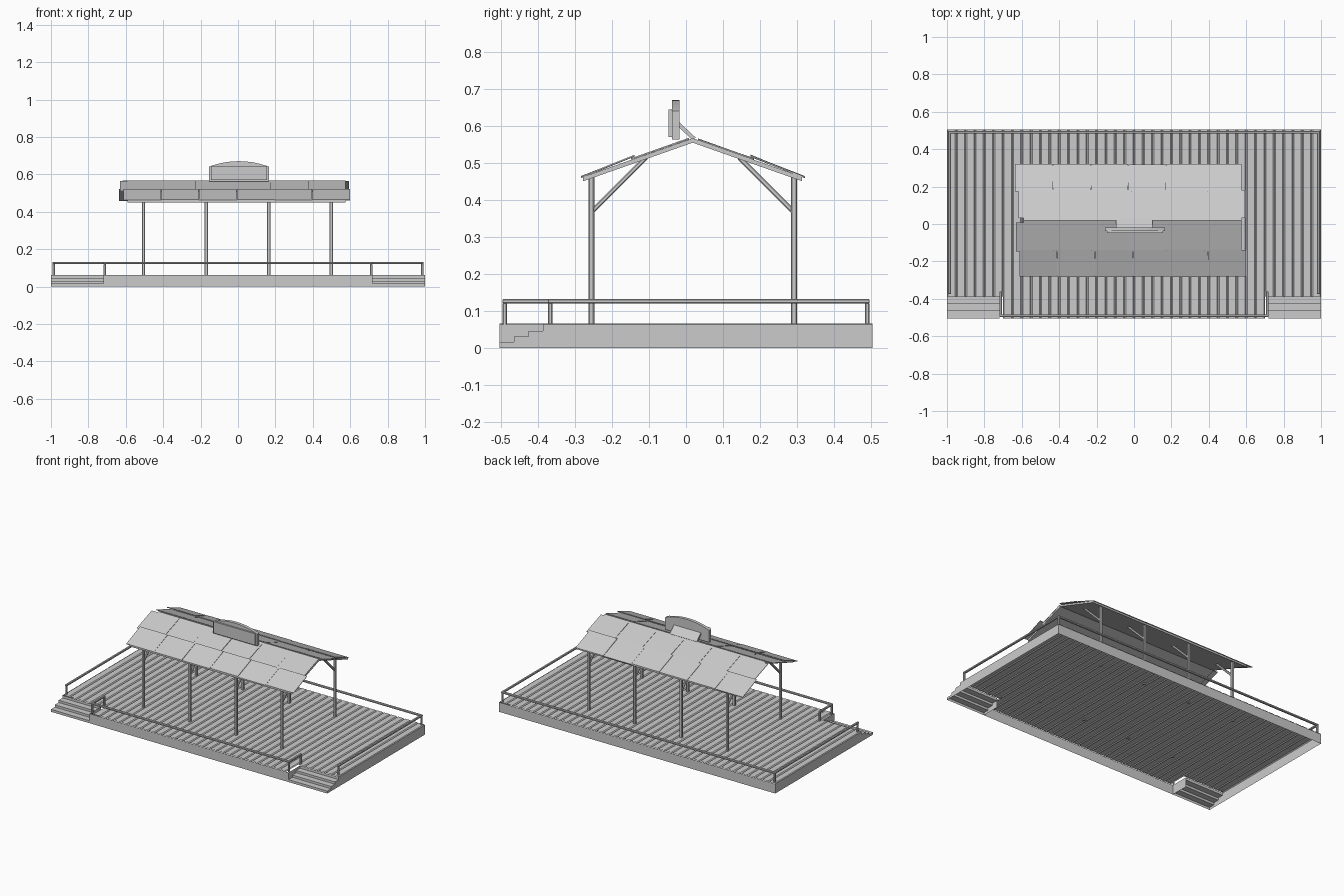
import bpy, bmesh, math, random
from mathutils import Vector, Matrix

if "Cube" in bpy.data.objects:
    bpy.data.objects.remove(bpy.data.objects["Cube"])

random.seed(4)


def finish(name, bm, bevel=0.0, recalc=True):
    if recalc:
        bmesh.ops.recalc_face_normals(bm, faces=bm.faces)
    me = bpy.data.meshes.new(name)
    bm.to_mesh(me)
    bm.free()
    ob = bpy.data.objects.new(name, me)
    bpy.context.collection.objects.link(ob)
    if bevel:
        m = ob.modifiers.new("bevel", 'BEVEL')
        m.width = bevel
        m.segments = 1
    return ob


def add_box(bm, x0, x1, y0, y1, z0, z1):
    mat = Matrix.Translation(((x0 + x1) / 2, (y0 + y1) / 2, (z0 + z1) / 2))
    mat = mat @ Matrix.Diagonal((x1 - x0, y1 - y0, z1 - z0, 1))
    bmesh.ops.create_cube(bm, size=1, matrix=mat)


def add_prism(bm, pts, direction):
    d = Vector(direction)
    a = [bm.verts.new(p) for p in pts]
    b = [bm.verts.new(Vector(p) + d) for p in pts]
    bm.faces.new(a)
    bm.faces.new(b[::-1])
    n = len(a)
    for i in range(n):
        j = (i + 1) % n
        bm.faces.new((a[i], b[i], b[j], a[j]))


def add_sheet(bm, pts, direction):
    d = Vector(direction)
    a = [bm.verts.new(p) for p in pts]
    b = [bm.verts.new(Vector(p) + d) for p in pts]
    for i in range(len(a) - 1):
        bm.faces.new((a[i], a[i + 1], b[i + 1], b[i]))


def add_beam(bm, a, b, w):
    a, b = Vector(a), Vector(b)
    d = b - a
    rot = d.to_track_quat('Z', 'X').to_matrix().to_4x4()
    mat = Matrix.Translation((a + b) / 2) @ rot @ Matrix.Diagonal((w, w, d.length, 1))
    bmesh.ops.create_cube(bm, size=1, matrix=mat)


HY, SX, SY, DECK = 0.505, 0.72, -0.387, 0.066

# platform skirt, open underneath and behind the steps
bm = bmesh.new()
right = [(SX, -HY), (SX, SY)]
add_sheet(bm, [(-SX, SY, 0), (-SX, -HY, 0), (SX, -HY, 0), (SX, SY, 0)], (0, 0, 0.063))
add_sheet(bm, [(1, SY, 0), (1, HY, 0), (-1, HY, 0), (-1, SY, 0)], (0, 0, 0.063))
finish("platform_skirt", bm, recalc=False)

# deck planks as one sheet with shallow V grooves
bm = bmesh.new()
n = 40
for i in range(n):
    x0, x1 = -1 + i * 2 / n, -1 + (i + 1) * 2 / n
    y0 = SY if abs(x0 + x1) / 2 > SX else -HY
    add_sheet(bm, [(x0, y0, 0.061), (x0 + 0.006, y0, DECK), (x1 - 0.006, y0, DECK),
                   (x1, y0, 0.061)], (0, HY - y0, 0))
finish("deck_planks", bm, recalc=False)

# corner steps, open underneath, with a stepped end wall
for side, label in ((-1, "left"), (1, "right")):
    bm = bmesh.new()
    d = (SY + HY) / 3
    p = [(-HY, 0), (-HY, 0.016), (-HY + d, 0.016), (-HY + d, 0.031), (-HY + 2 * d, 0.031),
         (-HY + 2 * d, 0.046), (SY, 0.046), (SY, 0.063)]
    add_sheet(bm, [(side * SX, y, z) for y, z in p], (side * (1 - SX), 0, 0))
    bm.faces.new([bm.verts.new((side, y, z)) for y, z in p[:-1] + [(SY, 0)]])
    finish(label + "_steps", bm)

# railing posts and top rails
bm = bmesh.new()
path = [(0.985, -0.367), (0.985, 0.49), (-0.985, 0.49), (-0.985, -0.367)]
front = [(-0.712, -0.367), (-0.712, -0.49), (0.712, -0.49), (0.712, -0.367)]
for line in (path, front):
    for x, y in line:
        add_box(bm, x - 0.006, x + 0.006, y - 0.006, y + 0.006, 0.06, 0.122)
    for (xa, ya), (xb, yb) in zip(line, line[1:]):
        add_box(bm, min(xa, xb) - 0.007, max(xa, xb) + 0.007,
                min(ya, yb) - 0.007, max(ya, yb) + 0.007, 0.12, 0.132)
finish("railing", bm, 0.0025)

# canopy posts with diagonal braces
YC, RIDGE, SLOPE = 0.018, 0.567, 0.352
bm = bmesh.new()
for x in (-0.505, -0.17, 0.165, 0.498):
    for s in (-1, 1):
        y = YC + s * 0.274
        add_box(bm, x - 0.009, x + 0.009, y - 0.008, y + 0.008, 0.06, 0.466)
        add_beam(bm, (x, y, 0.367), (x, YC + s * 0.125, 0.516), 0.013)
finish("canopy_posts", bm, 0.003)

# folded roof board under the sheets
HALF, T = 0.296, 0.012


def roof_z(d):
    return RIDGE - SLOPE * d


bm = bmesh.new()
prof = [(YC - HALF, roof_z(HALF)), (YC, RIDGE), (YC + HALF, roof_z(HALF)),
        (YC + HALF, roof_z(HALF) - T), (YC, RIDGE - T), (YC - HALF, roof_z(HALF) - T)]
add_prism(bm, [(-0.59, y, z) for y, z in prof], (1.165, 0, 0))
finish("roof_board", bm)

# staggered roof sheets: side, inner and outer distance, start and end x, lift at each edge
rows = [(-1, 0.010, 0.165, -0.63, 0.578, 0.003, 0.003),
        (-1, 0.157, 0.300, -0.612, 0.600, 0.009, 0.003),
        (1, 0.014, 0.165, -0.617, 0.595, 0.003, 0.003),
        (1, 0.157, 0.303, -0.635, 0.577, 0.009, 0.003)]
bm = bmesh.new()
for s, d0, d1, xa, xb, l0, l1 in rows:
    w = (xb - xa) / 6
    for i in range(6):
        j0, j1 = random.uniform(-0.001, 0.002), random.uniform(-0.001, 0.002)
        e = random.uniform(-0.002, 0.002)
        za, zb = roof_z(d0) + l0 + j0, roof_z(d1 + e) + l1 + j1
        ya, yb = YC + s * d0, YC + s * (d1 + e)
        x = xa + i * w
        add_prism(bm, [(x, ya, za), (x, yb, zb), (x, yb, zb - 0.004), (x, ya, za - 0.004)],
                  (w - 0.002, 0, 0))
finish("roof_sheets", bm)

# sign board with arched top
bm = bmesh.new()
arch = [(-0.155, 0.563), (0.165, 0.563), (0.165, 0.641)]
for i in range(9):
    t = 1 - i / 4
    arch.append((0.005 + 0.145 * t, 0.671 - 0.024 * t * t))
arch.append((-0.155, 0.641))
add_prism(bm, [(x, -0.038, z) for x, z in arch], (0, 0.02, 0))
finish("sign_board", bm)

# blank raised face on the sign
bm = bmesh.new()
add_box(bm, -0.145, 0.155, -0.048, -0.036, 0.57, 0.645)
finish("sign_face", bm)

# slanted support behind the sign
bm = bmesh.new()
p = [(-0.02, 0.612), (0.026, 0.569), (0.018, 0.562), (-0.02, 0.597)]
add_prism(bm, [(-0.095, y, z) for y, z in p], (0.195, 0, 0))
finish("sign_support", bm)
